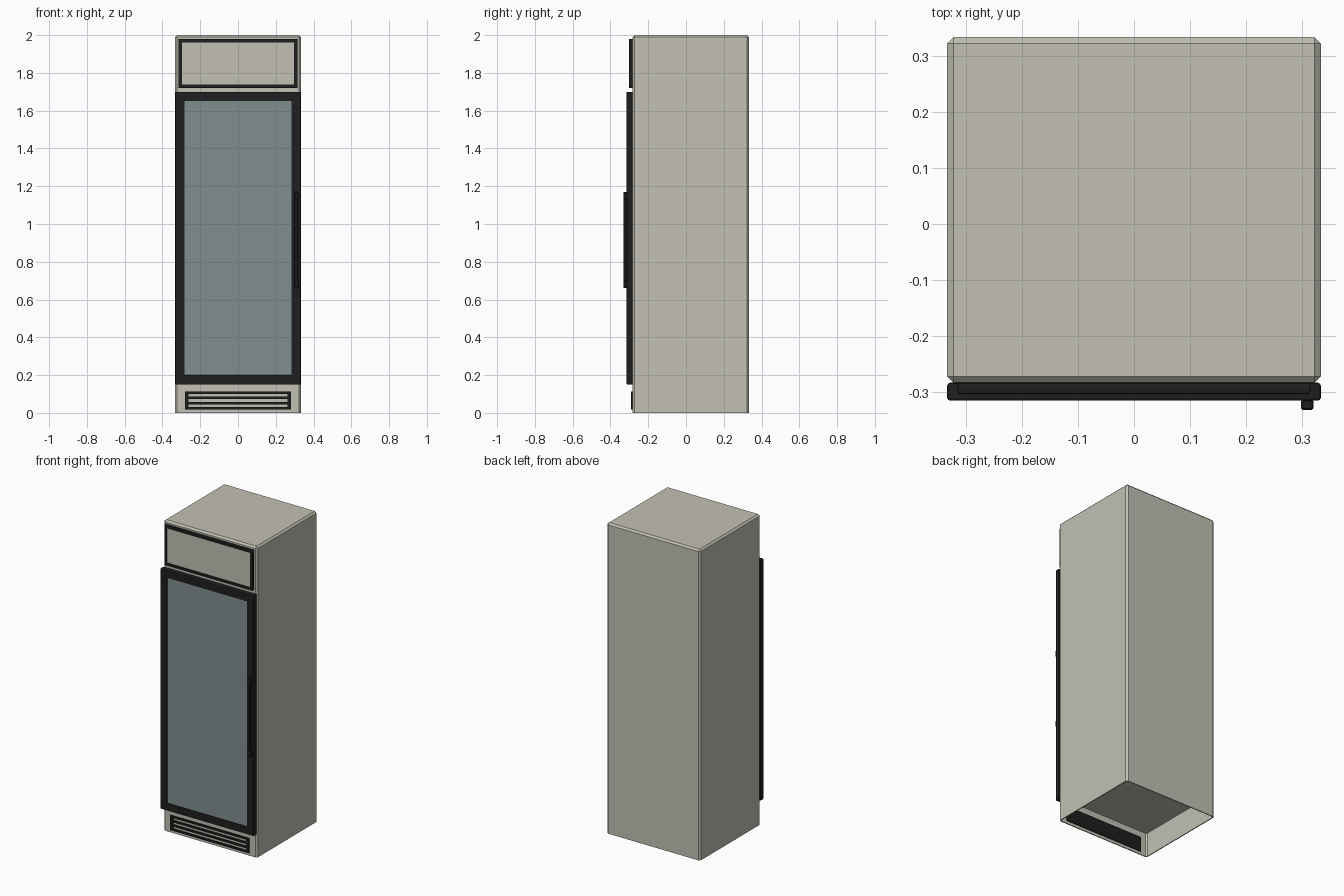
import bpy, bmesh

old = bpy.data.objects.get("Cube")
if old:
    bpy.data.objects.remove(old, do_unlink=True)


def material(name, rgb):
    m = bpy.data.materials.new(name)
    m.use_nodes = True
    m.diffuse_color = (*rgb, 1)
    m.node_tree.nodes["Principled BSDF"].inputs["Base Color"].default_value = (*rgb, 1)
    return m


CREAM = material("warm grey enamel", (0.54, 0.53, 0.46))
BLACK = material("black trim", (0.013, 0.013, 0.014))
GLASS = material("tinted glass", (0.22, 0.27, 0.28))
FRONT = -0.283  # front plane of the cabinet


def box_mesh(x, y, z):
    """Box spanning the given (low, high) ranges."""
    bm = bmesh.new()
    bmesh.ops.create_cube(bm, size=1)
    for v in bm.verts:
        for i, (lo, hi) in enumerate((x, y, z)):
            v.co[i] = lo if v.co[i] < 0 else hi
    return bm


def bevel(bm, edges, width, segments=1):
    bmesh.ops.bevel(bm, geom=edges, offset=width, segments=segments,
                    profile=0.5, affect='EDGES', clamp_overlap=True)


def facing(bm, axis, sign):
    """Largest face looking along the given axis."""
    bm.normal_update()
    faces = [f for f in bm.faces if f.normal[axis] * sign > 0.99]
    return max(faces, key=lambda f: f.calc_area())


def inset(bm, face, width, depth=0.0):
    bmesh.ops.inset_region(bm, faces=[face], thickness=width, depth=depth,
                           use_even_offset=True)


def finish(bm, name, *mats):
    me = bpy.data.meshes.new(name)
    bm.to_mesh(me)
    bm.free()
    for m in mats:
        me.materials.append(m)
    ob = bpy.data.objects.new(name, me)
    bpy.context.collection.objects.link(ob)
    return ob


def box(name, x, y, z, mat, width=0.0):
    bm = box_mesh(x, y, z)
    if width:
        bevel(bm, bm.edges[:], width)
    return finish(bm, name, mat)


def framed_panel(name, half, y, z, border, recess, panel_mat, width):
    """Black frame with a slightly sunken panel in its front face."""
    bm = box_mesh((-half, half), y, z)
    bevel(bm, bm.edges[:], width, 2)
    panel = facing(bm, 1, -1)
    inset(bm, panel, border - width)
    inset(bm, panel, 0.001, -recess)
    panel.material_index = 1
    return finish(bm, name, BLACK, panel_mat)


# Cabinet: chamfered sides and top, hollow plinth underneath
bm = box_mesh((-0.333, 0.333), (FRONT, 0.333), (0, 2))
bevel(bm, [e for e in bm.edges if any(v.co.z > 1 for v in e.verts)], 0.011)
underside = facing(bm, 2, -1)
inset(bm, underside, 0.006)
walls = bmesh.ops.extrude_discrete_faces(bm, faces=[underside])
for v in walls["faces"][0].verts:
    v.co.z = 0.155
finish(bm, "cabinet", CREAM)

# Glass door and header panel
framed_panel("glass_door", 0.333, (-0.315, FRONT), (0.15, 1.70), 0.049, 0.003, GLASS, 0.005)
framed_panel("header_panel", 0.315, (-0.303, FRONT), (1.72, 1.98), 0.018, 0.004, CREAM, 0.004)

# Door handle: slim bar with thicker ends
box("handle_bar", (0.300, 0.317), (-0.330, -0.313), (0.67, 1.16), BLACK, 0.003)
for name, z in (("lower", 0.66), ("upper", 1.13)):
    box("handle_end_" + name, (0.298, 0.320), (-0.332, -0.313), (z, z + 0.04), BLACK, 0.003)

# Ventilation grille: black border and slats over the plinth
GRILLE_Y = (-0.291, FRONT + 0.002)
for name, side in (("left", 1), ("right", -1)):
    ends = sorted((side * 0.262, side * 0.281))
    box("grille_side_" + name, ends, GRILLE_Y, (0.018, 0.113), BLACK)
for i in range(4):
    z = 0.018 + i * 0.0275
    box(f"grille_slat_{i + 1}", (-0.275, 0.275), GRILLE_Y, (z, z + 0.0125), BLACK)

# Black backing of the grille inside the plinth
box("grille_backing", (-0.281, 0.281), (FRONT + 0.005, FRONT + 0.012), (0.018, 0.113), BLACK)
